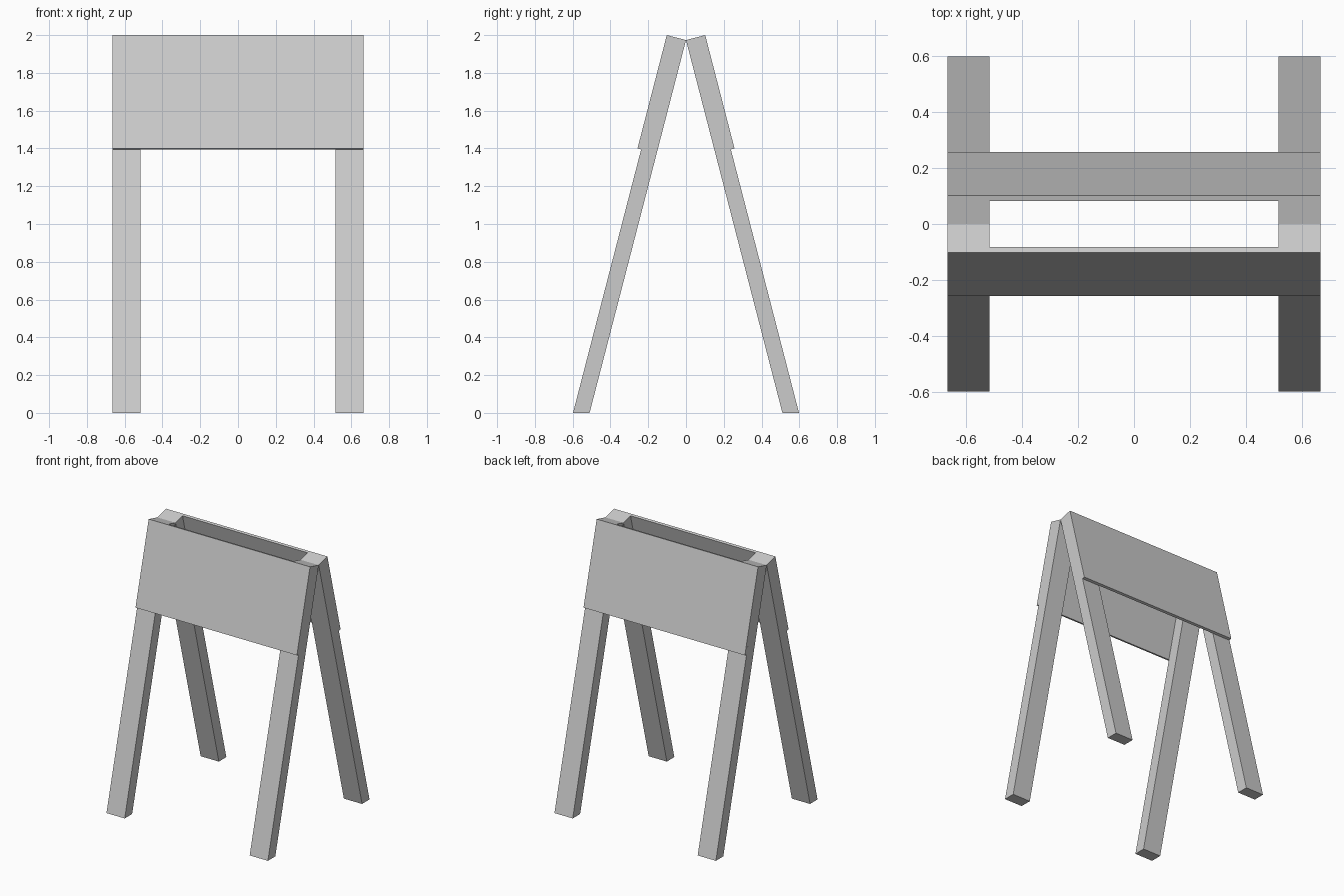
import bpy, bmesh, math

if "Cube" in bpy.data.objects:
    bpy.data.objects.remove(bpy.data.objects["Cube"])

TILT = math.radians(14.5)      # lean of each side frame
LEG_T, PANEL_T = 0.085, 0.02   # thicknesses measured across the lean
HALF_W, LEG_W = 0.665, 0.15
TOP_Z = 2.0
APEX_Z = TOP_Z - (LEG_T + PANEL_T) * math.sin(TILT)

grey = bpy.data.materials.new("plain grey")
grey.diffuse_color = (0.6, 0.6, 0.6, 1)
grey.use_nodes = True
grey.node_tree.nodes["Principled BSDF"].inputs["Base Color"].default_value = grey.diffuse_color


def point(across, along):
    """Side profile point: distance out from the inner face, distance down the leg."""
    c, s = math.cos(TILT), math.sin(TILT)
    return across * c + along * s, APEX_Z + across * s - along * c


def extrude_profile(name, profile, x0, x1, side):
    """Extrude a (y, z) outline along x; side is -1 for front, 1 for back."""
    bm = bmesh.new()
    face = bm.faces.new([bm.verts.new((x0, side * y, z)) for y, z in profile])
    ext = bmesh.ops.extrude_face_region(bm, geom=[face])
    moved = [v for v in ext["geom"] if isinstance(v, bmesh.types.BMVert)]
    bmesh.ops.translate(bm, verts=moved, vec=(x1 - x0, 0, 0))
    bmesh.ops.recalc_face_normals(bm, faces=bm.faces)
    mesh = bpy.data.meshes.new(name)
    bm.to_mesh(mesh)
    bm.free()
    mesh.materials.append(grey)
    obj = bpy.data.objects.new(name, mesh)
    bpy.context.collection.objects.link(obj)


# Leg outline: square-cut top, foot cut level with the ground
inner_top, outer_top = point(0, 0), point(LEG_T, 0)
foot = [(y + z * math.tan(TILT), 0.0) for y, z in (outer_top, inner_top)]
leg = [inner_top, outer_top] + foot

# Board outline: lies on the outer face of the legs
length = 0.6 / math.cos(TILT)
board = [point(LEG_T, 0), point(LEG_T + PANEL_T, 0),
         point(LEG_T + PANEL_T, length), point(LEG_T, length)]

for side, label in ((-1, "front"), (1, "back")):
    extrude_profile(label + "_board", board, -HALF_W, HALF_W, side)
    extrude_profile(label + "_left_leg", leg, -HALF_W, -HALF_W + LEG_W, side)
    extrude_profile(label + "_right_leg", leg, HALF_W - LEG_W, HALF_W, side)
